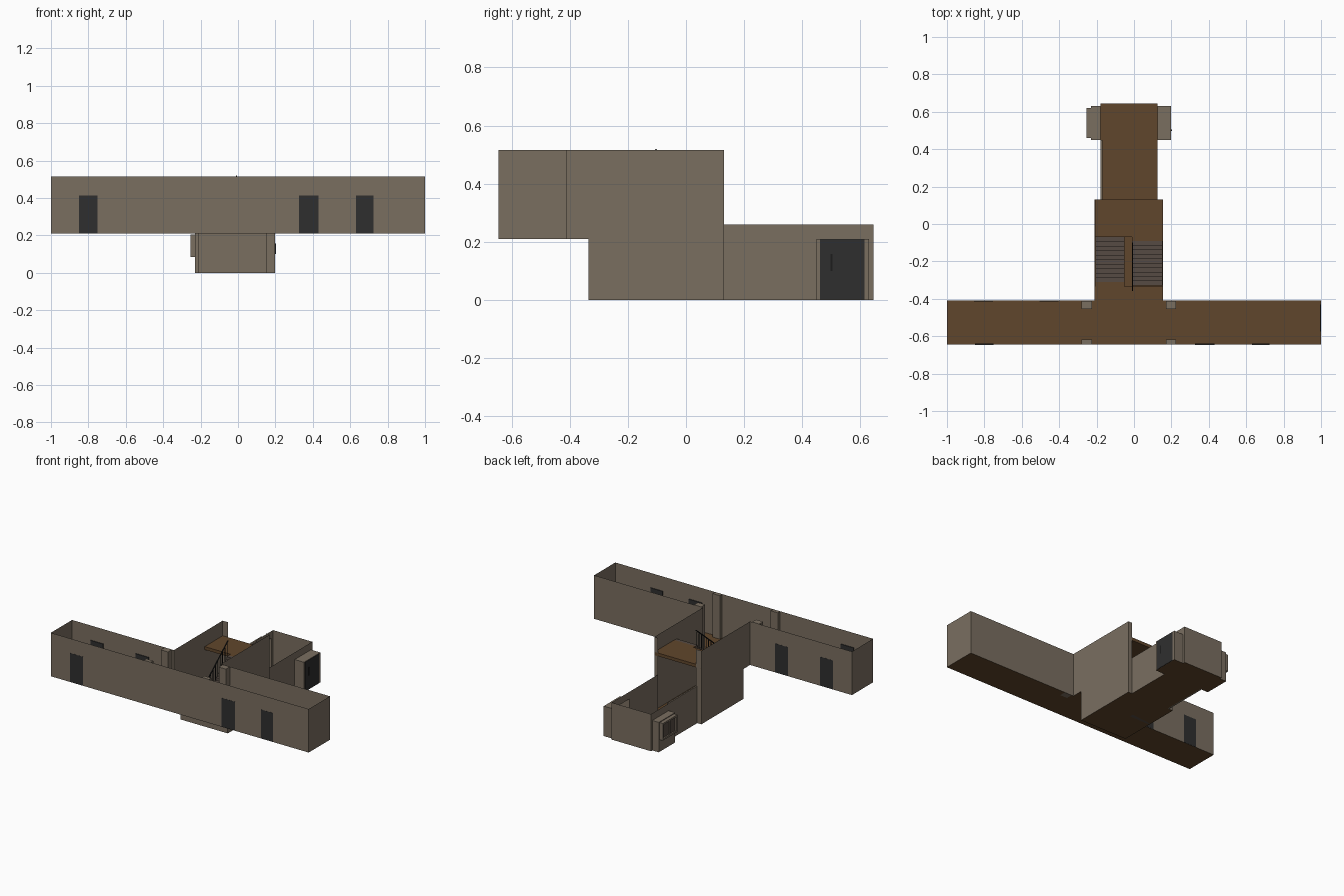
import bpy, math
from mathutils import Vector

if "Cube" in bpy.data.objects:
    bpy.data.objects.remove(bpy.data.objects["Cube"])


def mat(name, rgb):
    m = bpy.data.materials.new(name)
    m.diffuse_color = (*rgb, 1)
    m.use_nodes = True
    m.node_tree.nodes["Principled BSDF"].inputs["Base Color"].default_value = m.diffuse_color
    return m


WALL = mat("plaster_taupe", (0.195, 0.158, 0.118))
FLOOR = mat("brown_floor", (0.118, 0.061, 0.025))
DOOR = mat("charcoal_door", (0.028, 0.028, 0.028))
STEP = mat("stair_stone", (0.092, 0.070, 0.056))
RAIL = mat("black_metal", (0.012, 0.012, 0.012))


def mesh(name, faces, material):
    """One object from a list of polygons given as point lists."""
    verts, idx = [], []
    for f in faces:
        idx.append(range(len(verts), len(verts) + len(f)))
        verts += f
    me = bpy.data.meshes.new(name)
    me.from_pydata(verts, [], [list(i) for i in idx])
    me.materials.append(material)
    ob = bpy.data.objects.new(name, me)
    bpy.context.collection.objects.link(ob)
    return ob


def wall_x(x, pts):
    """Upright polygon at a fixed x from (y, z) points."""
    return [(x, y, z) for y, z in pts]


def wall_y(y, x0, x1, z0, z1):
    return [(x0, y, z0), (x1, y, z0), (x1, y, z1), (x0, y, z1)]


def flat(z, x0, x1, y0, y1):
    return [(x0, y0, z), (x1, y0, z), (x1, y1, z), (x0, y1, z)]


def rect(a0, a1, b0, b1):
    return [(a0, b0), (a1, b0), (a1, b1), (a0, b1)]


def prism(name, pts, x0, x1, material):
    """Extrude a (y, z) outline along x."""
    faces = [wall_x(x0, pts[::-1]), wall_x(x1, pts)]
    for (ya, za), (yb, zb) in zip(pts, pts[1:] + pts[:1]):
        faces.append([(x0, ya, za), (x0, yb, zb), (x1, yb, zb), (x1, ya, za)])
    return mesh(name, faces, material)


def box(name, x0, x1, y0, y1, z0, z1, material):
    return prism(name, rect(y0, y1, z0, z1), x0, x1, material)


def bar(name, a, b, r, material):
    a, b = Vector(a), Vector(b)
    bpy.ops.mesh.primitive_cylinder_add(vertices=6, radius=r, depth=(b - a).length,
                                        location=(a + b) / 2)
    ob = bpy.context.object
    ob.rotation_euler = (b - a).to_track_quat('Z', 'Y').to_euler()
    ob.name = name
    ob.data.materials.append(material)


# Main levels
UP, TOP, LOW = 0.21, 0.515, 0.26
YF, YB, YS, YM, YE = -0.645, -0.41, -0.335, 0.13, 0.645
XL, XR = -0.21, 0.155

# Upper corridor: floor and open-topped walls
mesh("upper_floor", [flat(UP, -1, 1, YF, YB), flat(UP, XL, XR, YB, YS)], FLOOR)
mesh("upper_walls", [
    wall_y(YF, -1, 1, UP, TOP),
    wall_y(YB, -1, XL, UP, TOP), wall_y(YB, XR, 1, UP, TOP),
    wall_x(-1, rect(YF, YB, UP, TOP)), wall_x(1, rect(YF, YB, UP, TOP))], WALL)

# Pilasters on both corridor walls
for x0, x1 in ((-0.28, -0.225), (0.17, 0.225)):
    box("front_pilaster", x0, x1, YF + 0.001, -0.617, UP, TOP, WALL)
    box("back_pilaster", x0, x1, -0.455, YB - 0.001, UP, TOP, WALL)

# Corridor doors, showing on both sides of the walls
for x0, x1 in ((-0.85, -0.75), (0.325, 0.43), (0.63, 0.725)):
    box("front_door", x0, x1, YF - 0.001, YF + 0.005, UP + 0.001, 0.413, DOOR)
for x in (-0.805, -0.455):
    box("back_door", x - 0.05, x + 0.05, YB - 0.005, YB + 0.001, UP + 0.001, 0.413, DOOR)
box("end_door", 0.994, 0.999, -0.575, -0.43, UP + 0.001, 0.413, DOOR)

# Stairwell shell
side = [(YB, UP), (YS, UP), (YS, 0), (YM, 0), (YM, TOP), (YB, TOP)]
mesh("stairwell_walls", [
    wall_x(XL, side), wall_x(XR, side),
    wall_y(YS, XL, XR, 0, UP),
    wall_y(YM, XL, -0.168, 0, TOP), wall_y(YM, 0.125, XR, 0, TOP)], WALL)
mesh("stairwell_floor", [flat(0, XL, XR, YS, YM)], FLOOR)

# Half landing above the lower entrance, with lips where the flights meet floors
box("half_landing", XL + 0.001, XR - 0.001, -0.07, YM, 0.388, 0.41, FLOOR)
box("landing_lip", -0.01, XR - 0.001, -0.09, -0.07, 0.388, 0.41, FLOOR)
box("upper_floor_lip", XL + 0.001, -0.05, YS, -0.31, 0.19, UP, FLOOR)


def flight(name, x0, x1, y0, z0, y1, z1, n=10):
    """Stepped flight climbing from y0,z0 to y1,z1 with a sloping underside."""
    dy, dz = (y1 - y0) / n, (z1 - z0) / n
    pts = [(y0, z0)]
    for i in range(n):
        pts += [(y0 + i * dy, z0 + (i + 1) * dz), (y0 + (i + 1) * dy, z0 + (i + 1) * dz)]
    pts += [(y1, z1 - 0.03), (y0 + 1.2 * dy, z0)]
    prism(name, pts, x0, x1, STEP)


flight("lower_flight", -0.205, -0.05, -0.07, 0.0, -0.31, UP)
flight("upper_flight", -0.01, 0.152, -0.33, UP, -0.09, 0.41)

# Stair railing
bar("handrail", (-0.008, -0.355, 0.305), (-0.008, -0.1, 0.517), 0.004, RAIL)
for i in range(9):
    t = (i + 0.5) / 9
    y = -0.33 + 0.235 * t
    bar("baluster", (-0.008, y, UP + 0.2 * t), (-0.008, y, 0.325 + 0.187 * t), 0.0025, RAIL)

# Lower corridor
A0, A1, AH = 0.45, 0.63, 0.21
mesh("lower_floor", [flat(0, -0.168, 0.125, YM, A0), flat(0, -0.18, 0.125, A0, YE),
                     flat(0, 0.125, 0.197, A0, A1), flat(0, -0.23, -0.18, A0, A1)], FLOOR)
portal = [(A0, 0), (A0, AH), (A1, AH), (A1, 0), (YE, 0), (YE, LOW)]
mesh("lower_walls", [
    wall_x(0.125, [(YM, 0)] + portal + [(YM, LOW)]),
    wall_x(-0.18, portal + [(A0, LOW)]),
    wall_y(YE, -0.18, 0.125, 0, LOW)], WALL)
box("lower_left_wall", -0.178, -0.168, YM, A0, 0, LOW, WALL)

# Alcoves either side of the lower corridor
for name, xi, xo in (("right_alcove", 0.125, 0.197), ("left_alcove", -0.18, -0.23)):
    mesh(name, [wall_y(A0, xi, xo, 0, AH), wall_y(A1, xi, xo, 0, AH),
                flat(AH, xi, xo, A0, A1), wall_x(xo, rect(A0, A1, 0, AH))], WALL)

# Exit door with pull handle
box("exit_door", 0.193, 0.199, 0.462, 0.615, 0.001, 0.207, DOOR)
box("exit_door_handle", 0.199, 0.202, 0.497, 0.504, 0.1, 0.157, RAIL)

# Projecting window frame on the left alcove
box("window_bottom", -0.255, -0.23, 0.46, 0.62, 0.085, 0.097, WALL)
box("window_top", -0.255, -0.23, 0.46, 0.62, 0.193, 0.205, WALL)
for y in (0.46, 0.534, 0.608):
    box("window_post", -0.255, -0.23, y, y + 0.012, 0.097, 0.193, WALL)
for y in (0.472, 0.546):
    box("window_pane", -0.246, -0.242, y, y + 0.062, 0.097, 0.193, STEP)
